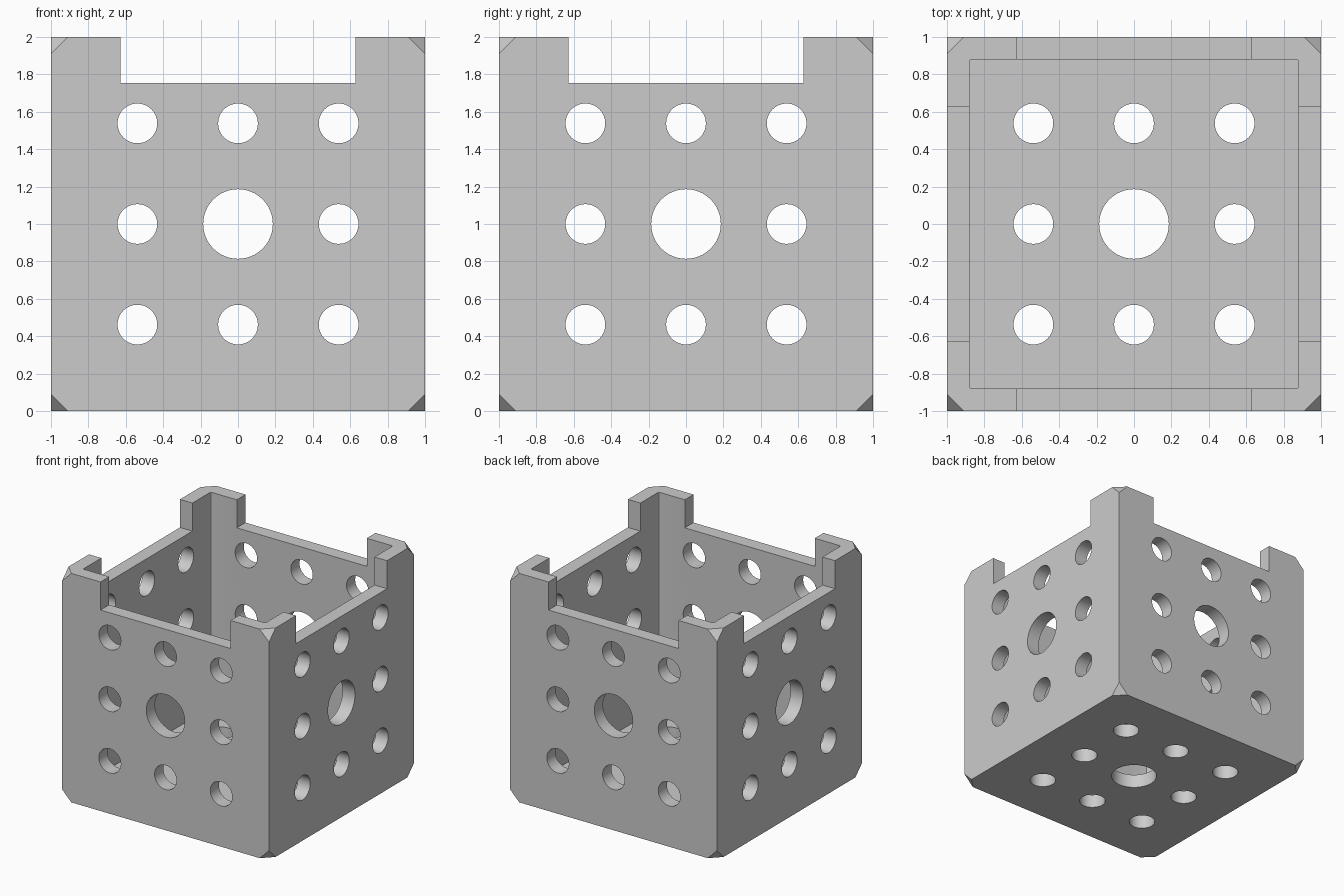
import bpy, bmesh, math
from itertools import product
from mathutils import Vector, Matrix

WALL = 0.12        # wall and floor thickness
CORNER = 0.09      # length cut off each edge at a corner
PITCH = 0.538      # hole spacing
SMALL_R, BIG_R = 0.106, 0.186
NOTCH_HALF, NOTCH_Z = 0.628, 1.755

if "Cube" in bpy.data.objects:
    bpy.data.objects.remove(bpy.data.objects["Cube"], do_unlink=True)

grey = bpy.data.materials.new("plain grey")
grey.use_nodes = True
colour = (0.6, 0.6, 0.6, 1)
grey.diffuse_color = colour
grey.node_tree.nodes["Principled BSDF"].inputs["Base Color"].default_value = colour


def make_object(name, bm):
    bmesh.ops.recalc_face_normals(bm, faces=bm.faces)
    mesh = bpy.data.meshes.new(name)
    bm.to_mesh(mesh)
    bm.free()
    mesh.materials.append(grey)
    obj = bpy.data.objects.new(name, mesh)
    bpy.context.collection.objects.link(obj)
    return obj


def add_box(bm, low, high):
    low, high = Vector(low), Vector(high)
    matrix = Matrix.Translation((low + high) / 2) @ Matrix.Diagonal((*(high - low), 1))
    bmesh.ops.create_cube(bm, size=1, matrix=matrix)


def box_cutter(name, low, high):
    bm = bmesh.new()
    add_box(bm, low, high)
    return make_object(name, bm)


def hole_cutter(name, rotation):
    """Nine parallel rods: a wide one ringed by eight narrow ones."""
    bm = bmesh.new()
    for i, j in product((-1, 0, 1), repeat=2):
        radius = SMALL_R if i or j else BIG_R
        matrix = (Matrix.Translation((0, 0, 1)) @ rotation
                  @ Matrix.Translation((i * PITCH, j * PITCH, 0)))
        bmesh.ops.create_cone(bm, cap_ends=True, segments=64, radius1=radius,
                              radius2=radius, depth=3, matrix=matrix)
    return make_object(name, bm)


# Solid block with its eight corners sliced off
bm = bmesh.new()
add_box(bm, (-1, -1, 0), (1, 1, 2))
for signs in product((-1, 1), repeat=3):
    normal = Vector(signs)
    point = Vector((0, 0, 1)) + normal - Vector((signs[0] * CORNER, 0, 0))
    cut = bmesh.ops.bisect_plane(bm, geom=bm.verts[:] + bm.edges[:] + bm.faces[:],
                                 plane_co=point, plane_no=normal, clear_outer=True)
    rim = [e for e in cut["geom_cut"] if isinstance(e, bmesh.types.BMEdge)]
    bmesh.ops.holes_fill(bm, edges=rim, sides=0)
box = make_object("open_box", bm)

# Cavity with slightly rounded upright edges
inner = 1 - WALL
bm = bmesh.new()
add_box(bm, (-inner, -inner, WALL), (inner, inner, 3))
upright = [e for e in bm.edges if abs(e.verts[0].co.z - e.verts[1].co.z) > 1]
bmesh.ops.bevel(bm, geom=upright, offset=0.01, segments=3, profile=0.5, affect='EDGES')
cavity = make_object("cavity_cutter", bm)

# Rim notches and hole patterns on every side and the floor
cutters = [
    cavity,
    box_cutter("notch_cutter_y", (-NOTCH_HALF, -2, NOTCH_Z), (NOTCH_HALF, 2, 3)),
    box_cutter("notch_cutter_x", (-2, -NOTCH_HALF, NOTCH_Z), (2, NOTCH_HALF, 3)),
    hole_cutter("floor_hole_cutter", Matrix.Identity(4)),
    hole_cutter("front_back_hole_cutter", Matrix.Rotation(math.pi / 2, 4, 'X')),
    hole_cutter("side_hole_cutter", Matrix.Rotation(math.pi / 2, 4, 'Y')),
]

bpy.ops.object.select_all(action='DESELECT')
box.select_set(True)
bpy.context.view_layer.objects.active = box
for cutter in cutters:
    cutter.hide_render = True
    modifier = box.modifiers.new(cutter.name, 'BOOLEAN')
    modifier.operation = 'DIFFERENCE'
    modifier.solver = 'EXACT'
    modifier.object = cutter
    bpy.ops.object.modifier_apply(modifier=modifier.name)
    bpy.data.objects.remove(cutter, do_unlink=True)

bpy.ops.object.shade_smooth_by_angle(angle=math.radians(30))
